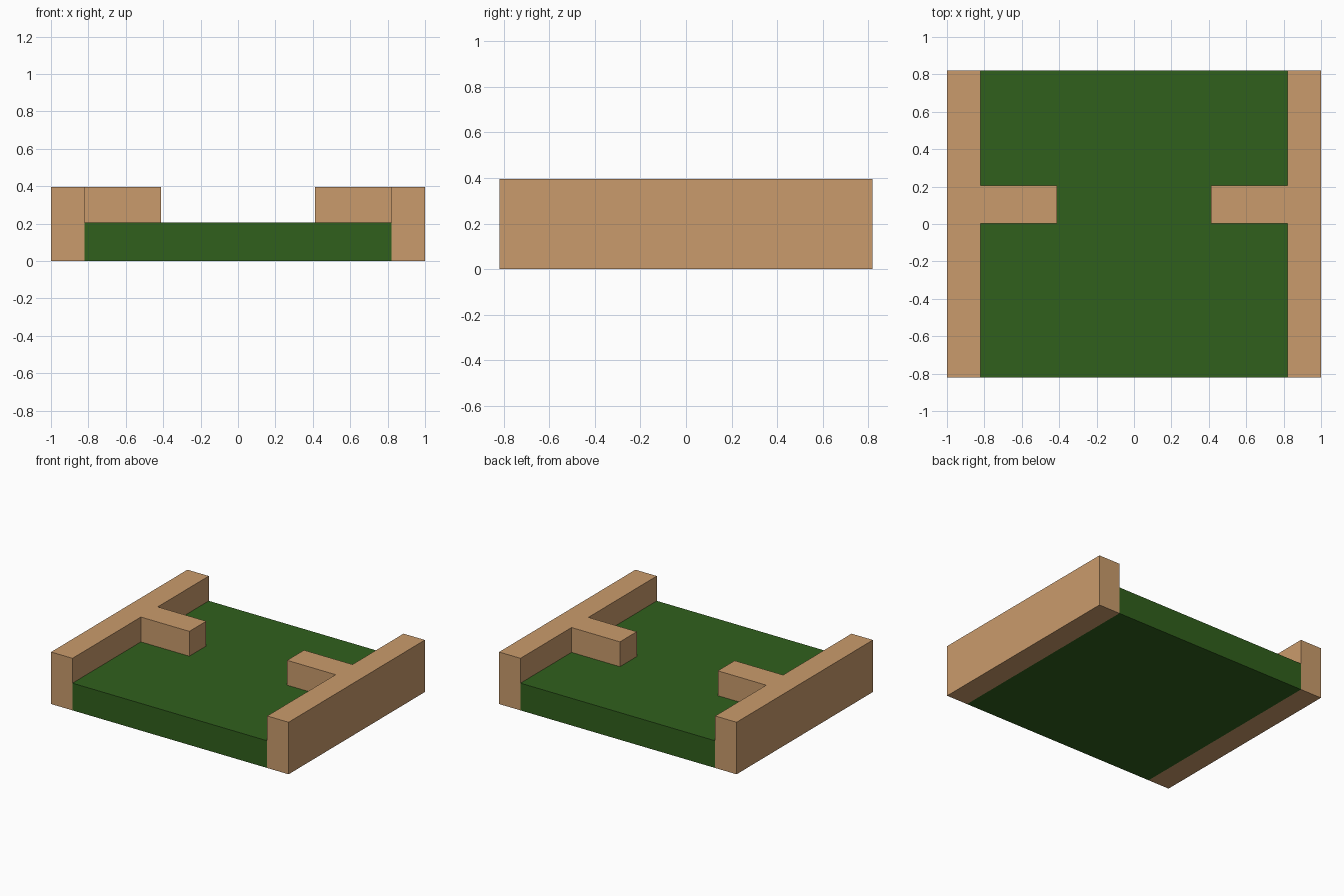
import bpy

if "Cube" in bpy.data.objects:
    bpy.data.objects.remove(bpy.data.objects["Cube"])

HALF_Y = 0.82     # half depth of the tile
INNER_X = 0.82    # inner face of the side rails
FLOOR_Z = 0.207   # top of the green floor
TOP_Z = 0.396     # top of the wooden parts


def material(name, color):
    mat = bpy.data.materials.new(name)
    mat.diffuse_color = color
    mat.use_nodes = True
    mat.node_tree.nodes["Principled BSDF"].inputs["Base Color"].default_value = mat.diffuse_color
    return mat


def box(name, lo, hi, mat):
    """Axis-aligned box between two corners."""
    bpy.ops.mesh.primitive_cube_add(
        size=1, location=[(a + b) / 2 for a, b in zip(lo, hi)])
    obj = bpy.context.object
    obj.name = name
    obj.scale = [b - a for a, b in zip(lo, hi)]
    bpy.ops.object.transform_apply(location=False, rotation=False, scale=True)
    obj.data.materials.append(mat)
    return obj


wood = material("wood", (0.59, 0.33, 0.15, 1))
green = material("green_felt", (0.03, 0.117, 0.012, 1))

# Green floor slab
box("floor", (-INNER_X, -HALF_Y, 0), (INNER_X, HALF_Y, FLOOR_Z), green)

# Side rails, each with a short barrier reaching inward over the floor
for side, s in (("left", -1), ("right", 1)):
    x0, x1 = sorted((s * INNER_X, s * 1.0))
    box(f"{side}_rail", (x0, -HALF_Y, 0), (x1, HALF_Y, TOP_Z), wood)
    x0, x1 = sorted((s * 0.412, s * INNER_X))
    box(f"{side}_barrier", (x0, 0.003, FLOOR_Z), (x1, 0.206, TOP_Z), wood)
